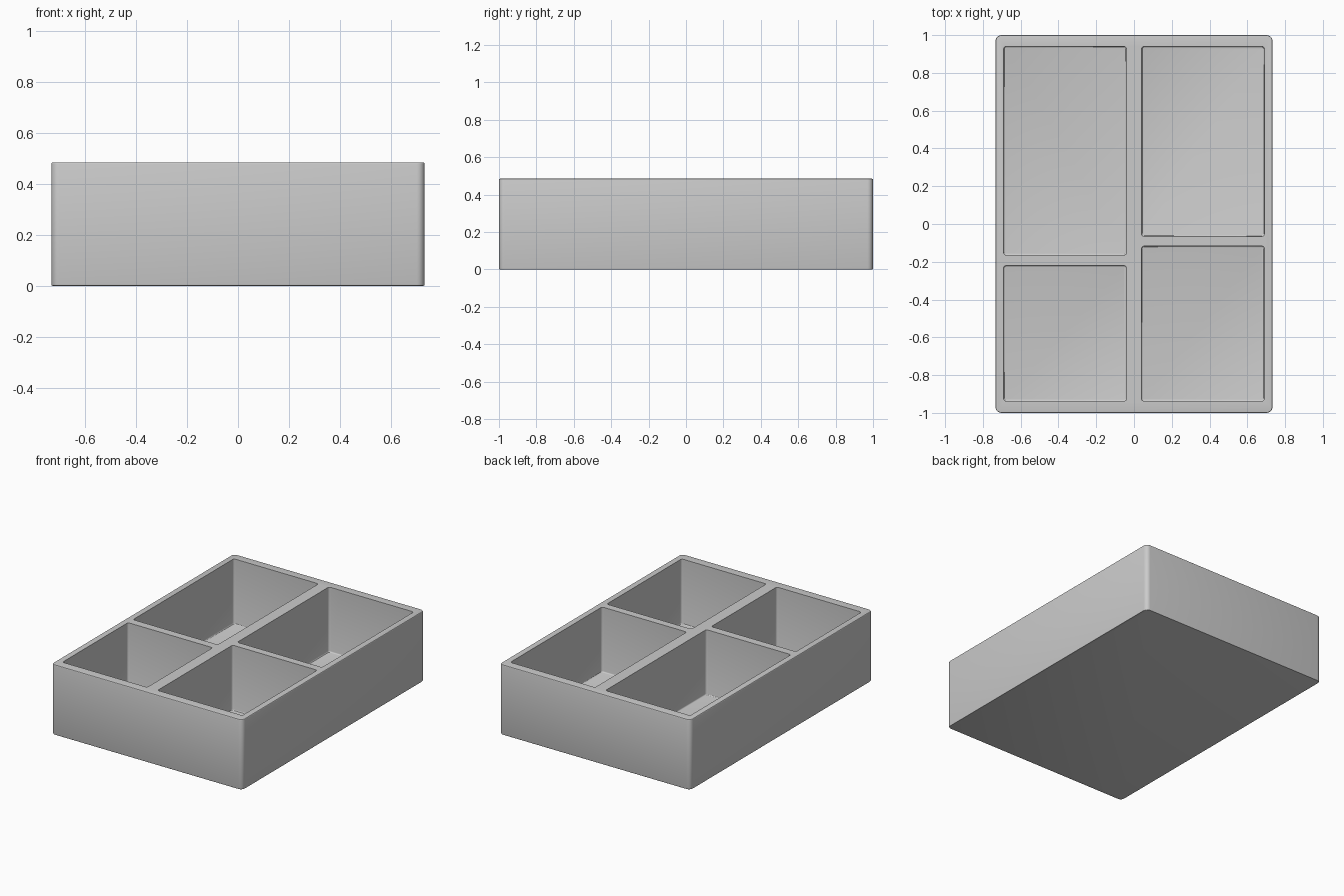
import bpy, bmesh
from mathutils import Vector

if "Cube" in bpy.data.objects:
    bpy.data.objects.remove(bpy.data.objects["Cube"])


def rounded_box(name, lo, hi, corner, edge, ends):
    """Box with rounded upright corners and softened horizontal rims at the given z ends."""
    lo, hi = Vector(lo), Vector(hi)
    bm = bmesh.new()
    bmesh.ops.create_cube(bm, size=1)
    for v in bm.verts:
        v.co = Vector([(lo[i] + hi[i]) / 2 + v.co[i] * (hi[i] - lo[i]) for i in range(3)])
    upright = [e for e in bm.edges if abs(e.verts[0].co.z - e.verts[1].co.z) > 0.1]
    bmesh.ops.bevel(bm, geom=upright, offset=corner, segments=5, profile=0.5, affect='EDGES')
    rims = [e for e in bm.edges
            if any(all(abs(v.co.z - z) < 1e-4 for v in e.verts) for z in ends)]
    bmesh.ops.bevel(bm, geom=rims, offset=edge, segments=3, profile=0.5, affect='EDGES')
    bmesh.ops.recalc_face_normals(bm, faces=bm.faces)
    mesh = bpy.data.meshes.new(name)
    bm.to_mesh(mesh)
    bm.free()
    obj = bpy.data.objects.new(name, mesh)
    bpy.context.collection.objects.link(obj)
    return obj


HEIGHT, FLOOR = 0.485, 0.035

# Solid tray body
tray = rounded_box("tray", (-0.733, -1, 0), (0.733, 1, HEIGHT), 0.03, 0.005, (0, HEIGHT))

# Four compartments: x range, y range
pockets = [(-0.69, -0.04, -0.165, 0.94), (-0.69, -0.04, -0.938, -0.22),
           (0.04, 0.69, -0.065, 0.94), (0.04, 0.69, -0.938, -0.117)]
cutters = []
for i, (x0, x1, y0, y1) in enumerate(pockets):
    c = rounded_box(f"compartment_cutter_{i + 1}", (x0, y0, FLOOR), (x1, y1, HEIGHT + 0.2),
                    0.014, 0.008, (FLOOR,))
    mod = tray.modifiers.new(f"compartment_{i + 1}", 'BOOLEAN')
    mod.operation, mod.solver, mod.object = 'DIFFERENCE', 'EXACT', c
    c.hide_render = True
    cutters.append(c)

# Apply the cuts and shade
bpy.ops.object.select_all(action='DESELECT')
tray.select_set(True)
bpy.context.view_layer.objects.active = tray
for mod in list(tray.modifiers):
    bpy.ops.object.modifier_apply(modifier=mod.name)
for c in cutters:
    bpy.data.objects.remove(c, do_unlink=True)
bpy.ops.object.shade_smooth_by_angle()
